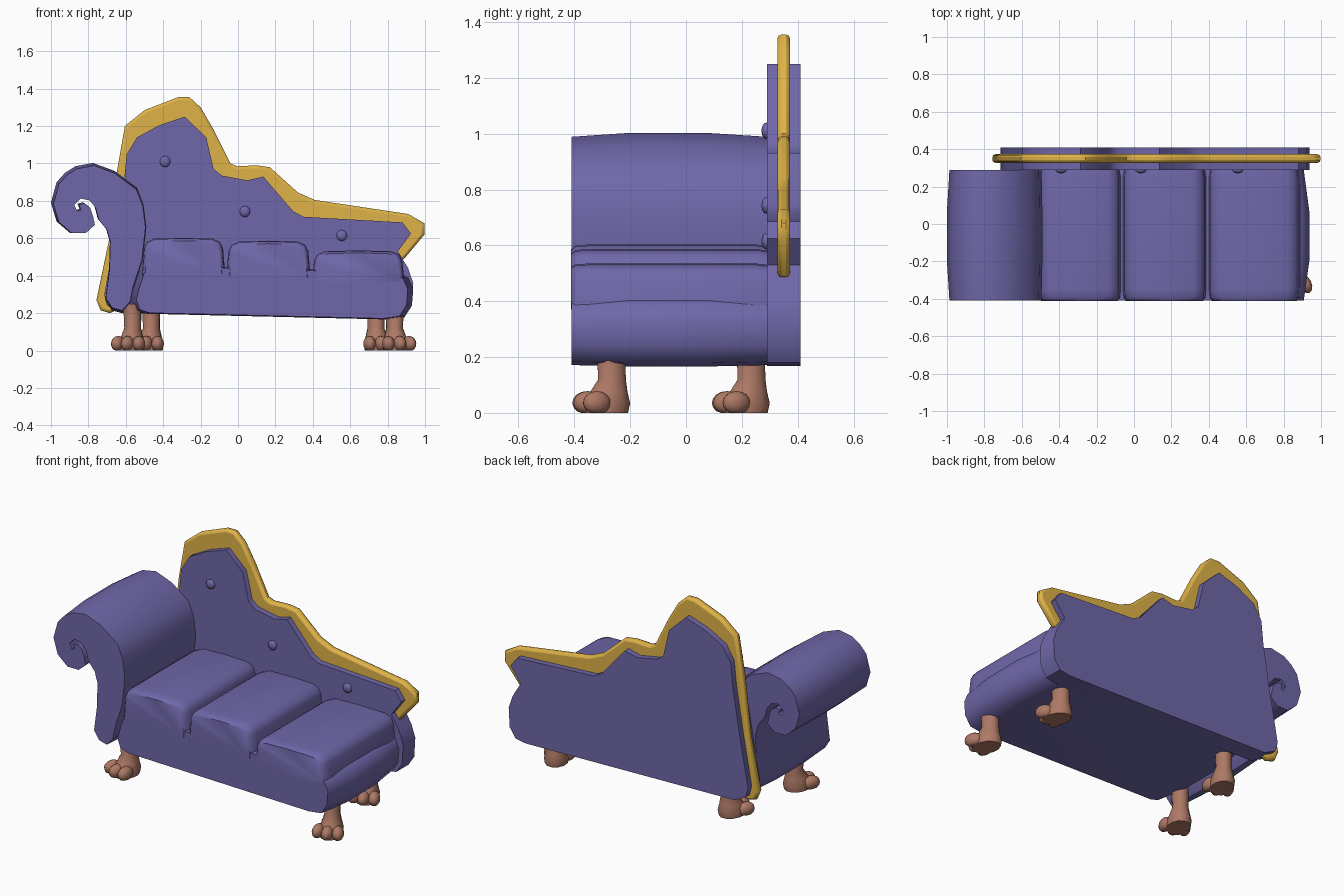
import bpy, bmesh, math
from mathutils import Matrix, Vector

cube = bpy.data.objects.get("Cube")
if cube:
    bpy.data.objects.remove(cube)


def material(name, rgb):
    m = bpy.data.materials.new(name)
    m.use_nodes = True
    m.diffuse_color = (*rgb, 1)
    bsdf = m.node_tree.nodes["Principled BSDF"]
    bsdf.inputs["Base Color"].default_value = (*rgb, 1)
    bsdf.inputs["Roughness"].default_value = 0.8
    return m


PURPLE = material("purple fabric", (0.16, 0.137, 0.40))
GOLD = material("gold trim", (0.74, 0.45, 0.065))
BROWN = material("brown feet", (0.42, 0.19, 0.13))


def finish(name, bm, mat, angle=40):
    bmesh.ops.recalc_face_normals(bm, faces=bm.faces)
    mesh = bpy.data.meshes.new(name)
    bm.to_mesh(mesh)
    bm.free()
    ob = bpy.data.objects.new(name, mesh)
    bpy.context.collection.objects.link(ob)
    mesh.materials.append(mat)
    bpy.ops.object.select_all(action="DESELECT")
    ob.select_set(True)
    bpy.context.view_layer.objects.active = ob
    bpy.ops.object.shade_smooth_by_angle(angle=math.radians(angle))
    return ob


def bridge(bm, rings):
    n = len(rings[0])
    for a, b in zip(rings, rings[1:]):
        for i in range(n):
            j = (i + 1) % n
            bm.faces.new((a[i], a[j], b[j], b[i]))
    bm.faces.new(rings[0])
    bm.faces.new(rings[-1])


def loft(name, profile, sections, mat, pivot=(0, 0), angle=40):
    """Sweep an x-z profile along y; each section is (y, scale about pivot)."""
    px, pz = pivot
    bm = bmesh.new()
    rings = [[bm.verts.new((px + (x - px) * s, y, pz + (z - pz) * s)) for x, z in profile]
             for y, s in sections]
    bridge(bm, rings)
    return finish(name, bm, mat, angle)


# Backrest panel
back = [(-0.70, 0.24), (-0.715, 0.30), (-0.66, 0.60), (-0.61, 0.90), (-0.595, 1.05),
        (-0.54, 1.14), (-0.42, 1.205), (-0.285, 1.25), (-0.17, 1.14), (-0.13, 0.97),
        (-0.085, 0.935), (0.05, 0.91), (0.135, 0.93), (0.295, 0.745), (0.35, 0.715),
        (0.88, 0.685), (0.925, 0.625), (0.855, 0.53), (0.91, 0.44), (0.937, 0.36),
        (0.93, 0.24), (0.89, 0.18), (0.82, 0.168), (-0.62, 0.20)]
loft("backrest", back, [(0.29, 1), (0.41, 1)], PURPLE)

# Gold trim: outer edge, closed through the inside of the backrest
trim_outer = [(-0.685, 0.20), (-0.735, 0.215), (-0.757, 0.27), (-0.69, 0.59), (-0.645, 0.97),
              (-0.605, 1.20), (-0.50, 1.285), (-0.32, 1.355), (-0.26, 1.355), (-0.20, 1.30),
              (-0.13, 1.18), (-0.04, 1.0), (-0.005, 0.985), (0.10, 0.99), (0.17, 0.98),
              (0.32, 0.845), (0.41, 0.805), (0.91, 0.73), (0.997, 0.68), (0.997, 0.62),
              (0.88, 0.48)]
trim_inner = [(0.82, 0.54), (0.80, 0.60), (0.30, 0.60), (0.0, 0.75), (-0.30, 1.0),
              (-0.50, 0.90), (-0.60, 0.50), (-0.64, 0.22)]
trim = loft("backrest_trim", trim_outer + trim_inner, [(0.327, 1), (0.373, 1)], GOLD)
bev = trim.modifiers.new("rounded rim", "BEVEL")
bev.width = 0.015
bev.segments = 2
bev.limit_method = "ANGLE"
bev.angle_limit = math.radians(70)

# Scrolled arm, slightly fuller in the middle
arm = [(-0.71, 0.27), (-0.69, 0.42), (-0.685, 0.58), (-0.705, 0.65), (-0.75, 0.705),
       (-0.767, 0.77), (-0.80, 0.81), (-0.85, 0.82), (-0.885, 0.785), (-0.868, 0.75),
       (-0.848, 0.758), (-0.858, 0.785), (-0.83, 0.793), (-0.797, 0.77), (-0.78, 0.72),
       (-0.77, 0.675), (-0.82, 0.63), (-0.90, 0.63), (-0.97, 0.69), (-1.0, 0.79),
       (-0.97, 0.90), (-0.925, 0.95), (-0.87, 0.985), (-0.775, 1.003), (-0.66, 0.96),
       (-0.54, 0.87), (-0.505, 0.78), (-0.49, 0.66), (-0.51, 0.48), (-0.56, 0.33),
       (-0.575, 0.25), (-0.62, 0.20), (-0.675, 0.215)]
bulge = [(-0.41, 0.965), (-0.2, 1), (0.07, 1), (0.29, 0.965)]
loft("scrolled_arm", arm, bulge, PURPLE, (-0.62, 0.60), 50)

# Seat base
base = [(-0.575, 0.27), (-0.56, 0.33), (-0.53, 0.42), (-0.49, 0.46), (0.86, 0.418),
        (0.91, 0.39), (0.937, 0.33), (0.93, 0.24), (0.89, 0.178), (0.80, 0.166),
        (-0.50, 0.197), (-0.555, 0.215)]
loft("seat_base", base, [(-0.41, 0.96), (-0.2, 1), (0.07, 1), (0.29, 0.96)], PURPLE, (0.2, 0.30), 50)

# Three seat cushions
for n, (x0, x1, bottom, top) in enumerate([(-0.515, -0.068, 0.40, 0.603),
                                           (-0.063, 0.388, 0.39, 0.587),
                                           (0.395, 0.89, 0.37, 0.535)]):
    half = [(0, bottom), (0.012, top - 0.055), (0.028, top - 0.022), (0.07, top - 0.004)]
    profile = ([(x0 + d, z) for d, z in half] + [((x0 + x1) / 2, top)]
               + [(x1 - d, z) for d, z in reversed(half)])
    loft(f"seat_cushion_{n + 1}", profile,
         [(-0.412, 0.92), (-0.395, 0.98), (-0.35, 1), (0.25, 1), (0.29, 0.97)],
         PURPLE, ((x0 + x1) / 2, bottom), 50)

# Backrest buttons
for n, (x, z) in enumerate([(-0.39, 1.01), (0.037, 0.743), (0.555, 0.615)]):
    bm = bmesh.new()
    bmesh.ops.create_uvsphere(bm, u_segments=10, v_segments=6, radius=0.03,
                              matrix=Matrix.Translation((x, 0.288, z)) @ Matrix.Diagonal((1, 0.6, 1, 1)))
    finish(f"button_{n + 1}", bm, PURPLE, 60)


# Feet with three toes, splayed outwards
def foot(name, x, y, turn):
    bm = bmesh.new()
    levels = [(0, -0.025, 0.066, 0.085), (0.035, -0.022, 0.07, 0.09), (0.075, -0.012, 0.058, 0.07),
              (0.12, 0, 0.045, 0.052), (0.25, -0.005, 0.05, 0.052)]
    rings = []
    for z, cy, rx, ry in levels:
        angles = [math.tau * i / 12 for i in range(12)]
        rings.append([bm.verts.new((rx * math.cos(a), cy + ry * math.sin(a), z)) for a in angles])
    bridge(bm, rings)
    for tx, ty in [(-0.058, -0.075), (0, -0.09), (0.058, -0.075)]:
        m = (Matrix.Translation((tx, ty, 0.036)) @ Matrix.Rotation(tx * 3, 4, "Z")
             @ Matrix.Diagonal((0.034, 0.054, 0.042, 1)))
        bmesh.ops.create_uvsphere(bm, u_segments=12, v_segments=8, radius=1, matrix=m)
    for v in bm.verts:
        v.co.z = max(v.co.z, 0)
    bm.transform(Matrix.Translation((x, y, 0)) @ Matrix.Rotation(turn, 4, "Z"))
    finish(name, bm, BROWN, 60)


for side, sign in (("right", -1), ("left", 1)):
    for row, off, y in (("front", 0.42 + 0.28, -0.265), ("back", 0.60, 0.235)):
        foot(f"{row}_{side}_foot", 0.137 + sign * off, y, sign * 0.3)
